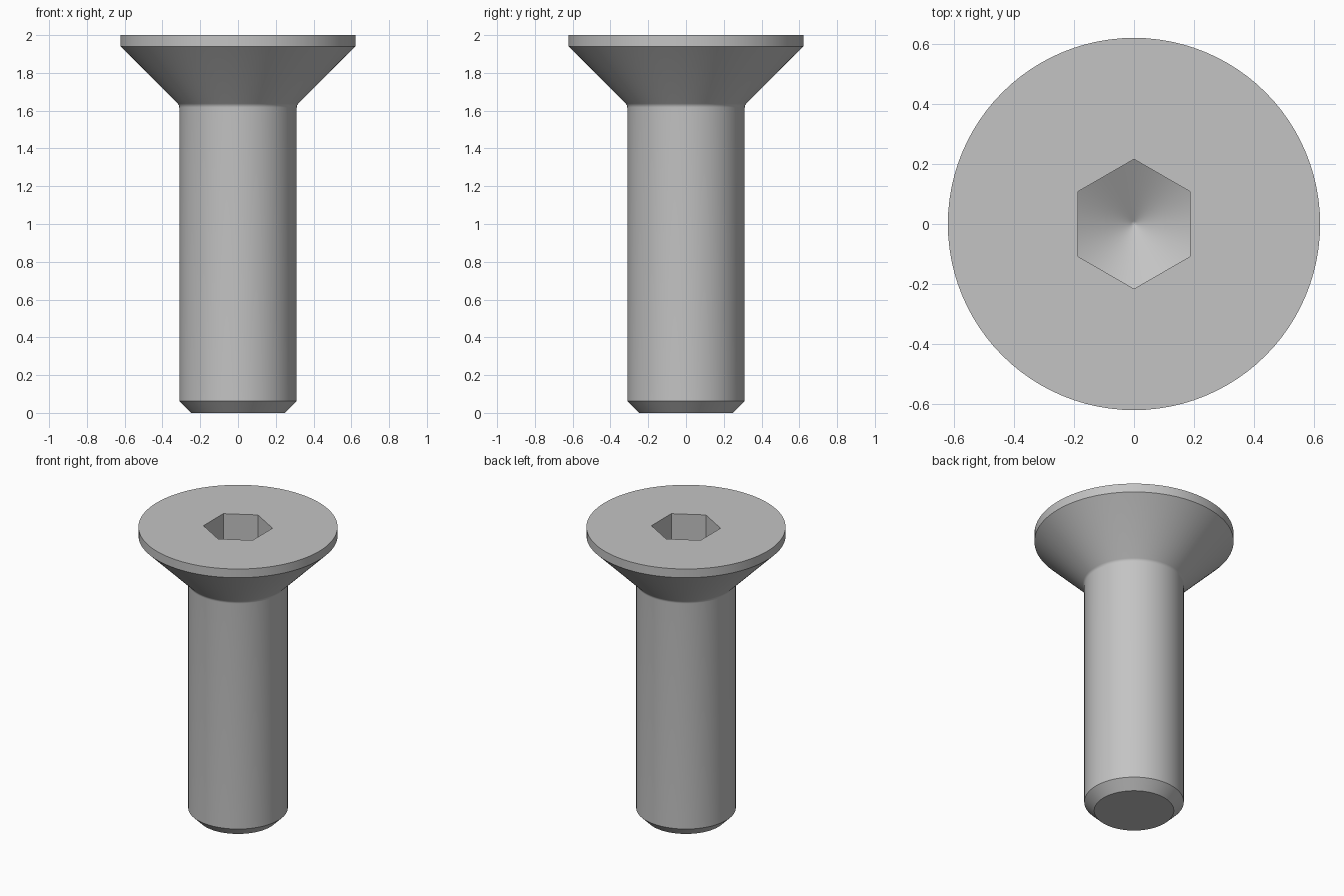
import bpy, bmesh
from math import cos, sin, pi, radians, tan

cube = bpy.data.objects.get("Cube")
if cube:
    bpy.data.objects.remove(cube)

SIDES = 96
HEAD_R, SHANK_R, SOCKET = 0.622, 0.311, 0.1875  # socket is half the width across flats
FLOOR_Z, SLOPE = 1.76, tan(radians(30))

steel = bpy.data.materials.new("grey_steel")
steel.use_nodes = True
colour = (0.55, 0.55, 0.55, 1)
steel.diffuse_color = colour
steel.node_tree.nodes["Principled BSDF"].inputs["Base Color"].default_value = colour

bm = bmesh.new()


def hex_radius(a):
    return SOCKET / cos((a + pi / 6) % (pi / 3) - pi / 6)


def ring(radius, height):
    """Closed ring; radius and height are functions of the angle."""
    verts = []
    for i in range(SIDES):
        a = 2 * pi * i / SIDES
        verts.append(bm.verts.new((radius(a) * cos(a), radius(a) * sin(a), height(a))))
    return verts


def round_ring(r, z):
    return ring(lambda a: r, lambda a: z)


# Shank with chamfered tip, small fillet under the head, cone and rim
fillet, neck_z = 0.03, 1.629
profile = [(0.249, 0), (SHANK_R, 0.0625)]
start_z = neck_z - fillet * tan(pi / 8)
for i in range(6):
    t = i / 5 * pi / 4
    profile.append((SHANK_R + fillet * (1 - cos(t)), start_z + fillet * sin(t)))
profile += [(HEAD_R, 1.94), (HEAD_R, 2)]
rings = [round_ring(r, z) for r, z in profile]

# Hexagonal socket walls and the drilled conical floor
rings.append(ring(hex_radius, lambda a: 2))
for s in (1, 0.5, 0.05):
    rings.append(ring(lambda a: s * hex_radius(a),
                      lambda a: FLOOR_Z - SLOPE * (SOCKET - s * hex_radius(a))))

for low, high in zip(rings, rings[1:]):
    for i in range(SIDES):
        j = (i + 1) % SIDES
        bm.faces.new((low[i], low[j], high[j], high[i]))

# Flat tip and the point of the socket floor
bm.faces.new(rings[0][::-1])
apex = bm.verts.new((0, 0, FLOOR_Z - SLOPE * SOCKET))
for i in range(SIDES):
    bm.faces.new((rings[-1][i], rings[-1][(i + 1) % SIDES], apex))

mesh = bpy.data.meshes.new("countersunk_screw")
bm.to_mesh(mesh)
bm.free()
mesh.materials.append(steel)
screw = bpy.data.objects.new("countersunk_screw", mesh)
bpy.context.collection.objects.link(screw)

bpy.ops.object.select_all(action='DESELECT')
screw.select_set(True)
bpy.context.view_layer.objects.active = screw
bpy.ops.object.shade_smooth_by_angle(angle=radians(25))
